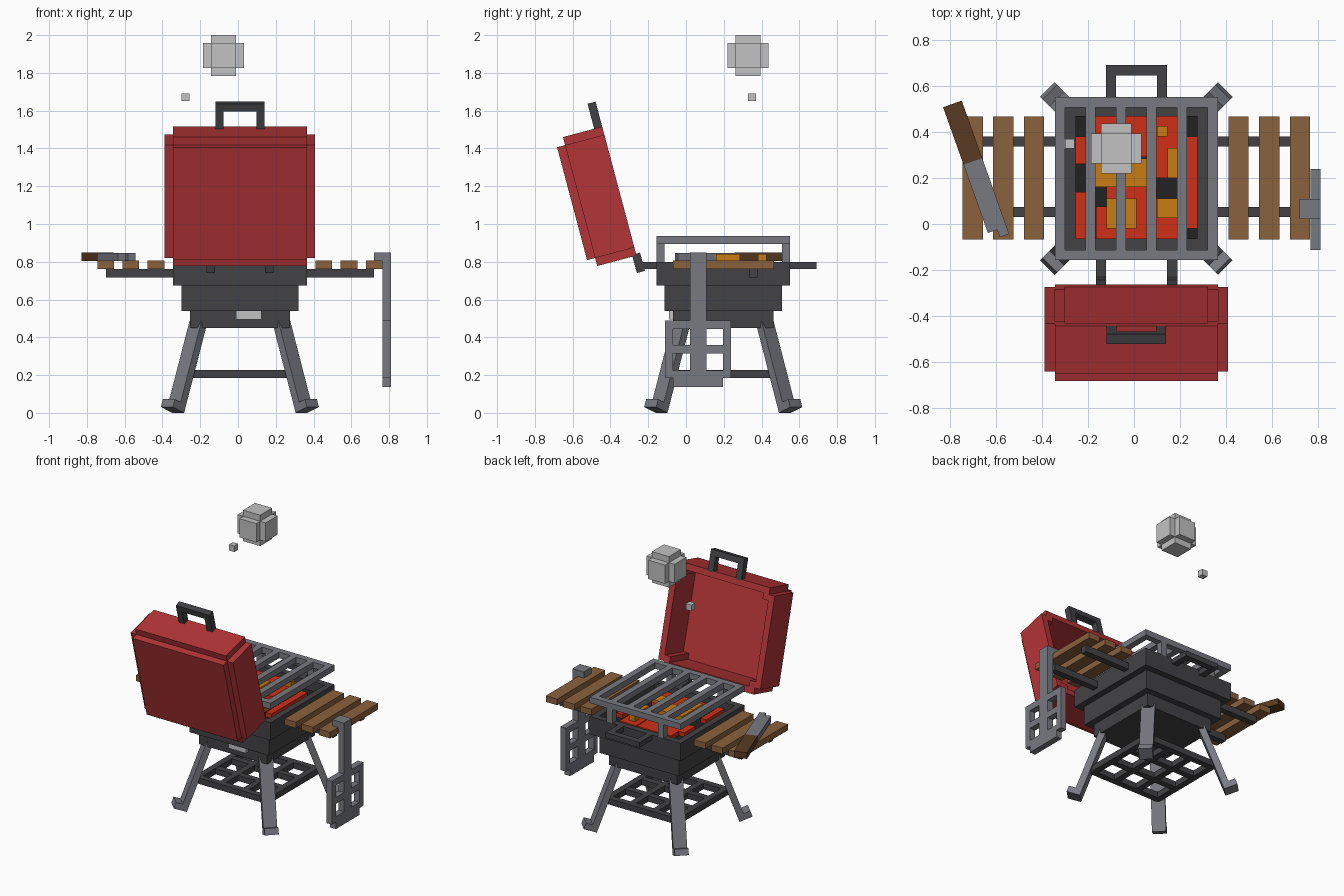
import bpy, bmesh, math
from mathutils import Matrix, Vector

if "Cube" in bpy.data.objects:
    bpy.data.objects.remove(bpy.data.objects["Cube"])

CX, CY = 0.01, 0.197   # centre of the fire bowl
T = 0.044              # basic bar thickness


def material(name, r, g, b):
    m = bpy.data.materials.new(name)
    m.diffuse_color = (r, g, b, 1)
    m.use_nodes = True
    m.node_tree.nodes["Principled BSDF"].inputs["Base Color"].default_value = m.diffuse_color
    return m


RED = material("lid red", .45, .035, .038)
IRON = material("dark iron", .055, .055, .060)
STEEL = material("steel grey", .185, .195, .22)
WOOD = material("wood", .26, .12, .046)
DARKWOOD = material("dark wood", .10, .044, .016)
PALE = material("pale grey", .54, .54, .54)
BLACK = material("charcoal", .016, .016, .016)
EMBER = material("ember red", .62, .028, .008)
FLAME = material("flame orange", .58, .20, .007)


def boxes(name, mat, spans, frame=Matrix()):
    """One object made from boxes given as (x0, x1, y0, y1, z0, z1)."""
    bm = bmesh.new()
    for x0, x1, y0, y1, z0, z1 in spans:
        m = Matrix.Translation(((x0 + x1) / 2, (y0 + y1) / 2, (z0 + z1) / 2))
        s = Matrix.Diagonal((x1 - x0, y1 - y0, z1 - z0, 1))
        bmesh.ops.create_cube(bm, size=1, matrix=frame @ m @ s)
    me = bpy.data.meshes.new(name)
    bm.to_mesh(me)
    bm.free()
    me.materials.append(mat)
    ob = bpy.data.objects.new(name, me)
    bpy.context.collection.objects.link(ob)
    return ob


def ring(h, t, z0, z1):
    """Four walls of a square frame with outer half size h."""
    return [(-h, h, -h, -h + t, z0, z1), (-h, h, h - t, h, z0, z1),
            (-h, -h + t, -h + t, h - t, z0, z1), (h - t, h, -h + t, h - t, z0, z1)]


center = Matrix.Translation((CX, CY, 0))

# Stepped fire bowl
boxes("bowl_rim", IRON, ring(.354, T, .675, .80), center)
boxes("bowl_middle", IRON, [(-.31, .31, -.31, .31, .54, .676)], center)
boxes("bowl_base", IRON, [(-.265, .265, -.265, .265, .45, .541)], center)
boxes("front_plate", PALE, [(-.01, .125, -.09, -.06, .495, .54)])

# Coal bed with embers and flames
boxes("coal_bed", BLACK, [(-.255, .275, -.065, .47, .67, .755)])
boxes("embers", EMBER, [(x0, x1, y0, y1, .75, .785) for x0, x1, y0, y1 in [
    (-.255, -.21, -.065, .14), (-.255, -.21, .26, .38), (-.21, .055, .29, .47),
    (-.165, .06, -.065, .075), (.06, .19, .20, .47), (.06, .19, -.065, .11),
    (.23, .275, -.02, .38), (-.12, .10, .07, .16)]])
boxes("flames", FLAME, [(-.17, .055, .16, .285, .75, .84), (.10, .145, .38, .425, .75, .84),
                        (.145, .19, .20, .33, .75, .80), (.10, .19, .025, .11, .75, .80),
                        (-.12, .01, -.02, .11, .75, .80)])

# Cooking grate on short posts
grate = ring(.354, T, .895, .937)
for i in range(1, 5):
    x = -.354 + i * .1325
    grate.append((x, x + T, -.31, .31, .895, .937))
for sx in (-1, 1):
    for sy in (-1, 1):
        px, py = sx * .20, sy * .332
        grate.append((px - .022, px + .022, py - .022, py + .022, .80, .896))
boxes("cooking_grate", STEEL, grate, center)

# Splayed legs with turned-up feet
tilt = math.radians(20)
for i in range(4):
    frame = (center @ Matrix.Rotation(math.radians(45 + 90 * i), 4, 'Z')
             @ Matrix.Translation((.483, 0, .008)) @ Matrix.Rotation(-tilt, 4, 'Y'))
    boxes("leg_%d" % (i + 1), STEEL, [(-.022, .022, -.045, .045, 0, .50),
                                      (.022, .068, -.045, .045, 0, T)], frame)

# Lower shelf grid
grid = ring(.29, T, .184, .226)
for c in (-.09, .09):
    grid.append((c - .022, c + .022, -.25, .25, .184, .226))
    grid.append((-.25, .25, c - .022, c + .022, .185, .225))
boxes("lower_shelf", IRON, grid, center)

# Side tables: slats on two rails
for side, s in (("left", -1), ("right", 1)):
    slats, rails = [], []
    for i in range(3):
        a = CX + s * (.40 + i * .1335)
        b = a + s * .088
        slats.append((min(a, b), max(a, b), -.068, .466, .763, .806))
    boxes(side + "_table_slats", WOOD, slats)
    for y in (.03, .337):
        a, b = CX + s * .35, CX + s * .71
        rails.append((min(a, b), max(a, b), y, y + T, .717, .763))
    boxes(side + "_table_rails", IRON, rails)

# Carry handle at the back
boxes("back_handle", IRON, [(-.122, -.078, .55, .645, .763, .80), (.10, .144, .55, .645, .763, .80),
                            (-.122, .144, .645, .69, .763, .80)])

# Open lid, leaning back: local z runs up the lid, local -y is its outside
lid = Matrix.Translation((CX, -.262, .833)) @ Matrix.Rotation(math.radians(14.9), 4, 'X')
L, D, W = .706, .215, .354
boxes("lid", RED, [(-W, W, -D, 0, 0, T), (-W, W, -D, 0, L - T, L),
                   (-W, W, -D - T, -D, T, L - T),
                   (-W - T, -W, -D, 0, T, L - T), (W, W + T, -D, 0, T, L - T),
                   # inner corner strips joining the walls
                   (-W, -W + T, -D, 0, T - .001, T + .04), (W - T, W, -D, 0, T - .001, T + .04),
                   (-W, -W + T, -D, 0, L - T - .04, L - T + .001),
                   (W - T, W, -D, 0, L - T - .04, L - T + .001)], lid)
boxes("lid_handle", IRON, [(-.13, -.087, -T, 0, L - .01, L + .095), (.087, .13, -T, 0, L - .01, L + .095),
                           (-.13, .13, -T, 0, L + .095, L + .137)], lid)

# Hinge arms
for i, x in enumerate((-.166, .144)):
    boxes("hinge_arm_%d" % (i + 1), IRON, [(x, x + T, -.25, -.155, .762, .80)])
    boxes("hinge_tab_%d" % (i + 1), IRON,
          [(x - CX, x - CX + T, -.022, .022, -.09, .01)], lid)

# Hanging spatula with slotted blade
X0, X1 = .766, .81
spatula = [(.72, X1, .022, .108, .80, .848), (X0, X1, .022, .108, .185, .80),
           (X0, X1, -.068, .195, .137, .185)]
for y in (-.112, .195):
    spatula.append((X0, X1, y, y + T, .185, .49))
for y0, y1 in ((-.068, .022), (.108, .195)):
    for z0, z1 in ((.185, .225), (.315, .36), (.445, .49)):
        spatula.append((X0, X1, y0, y1, z0, z1))
boxes("spatula", STEEL, spatula)

# Knife lying across the left table
knife = Matrix.Translation((-.70, .272, .804)) @ Matrix.Rotation(math.radians(19.6), 4, 'Z')
boxes("knife_handle", DARKWOOD, [(-.043, .043, 0, .265, 0, T)], knife)
boxes("knife_blade", STEEL, [(-.043, .043, -.315, 0, 0, T - .002),
                             (0, .043, -.35, -.315, 0, T - .002)], knife)

# Smoke puffs
puff = Matrix.Translation((-.077, .328, 1.892))
a, b = .109, .066
boxes("large_smoke_puff", PALE, [(-b, b, -b, b, -a, a), (-a, -b, -b, b, -b, b), (b, a, -b, b, -b, b),
                                 (-b, b, -a, -b, -b, b), (-b, b, b, a, -b, b)], puff)
boxes("small_smoke_puff", PALE, [(-.30, -.258, .328, .37, 1.65, 1.692)])
